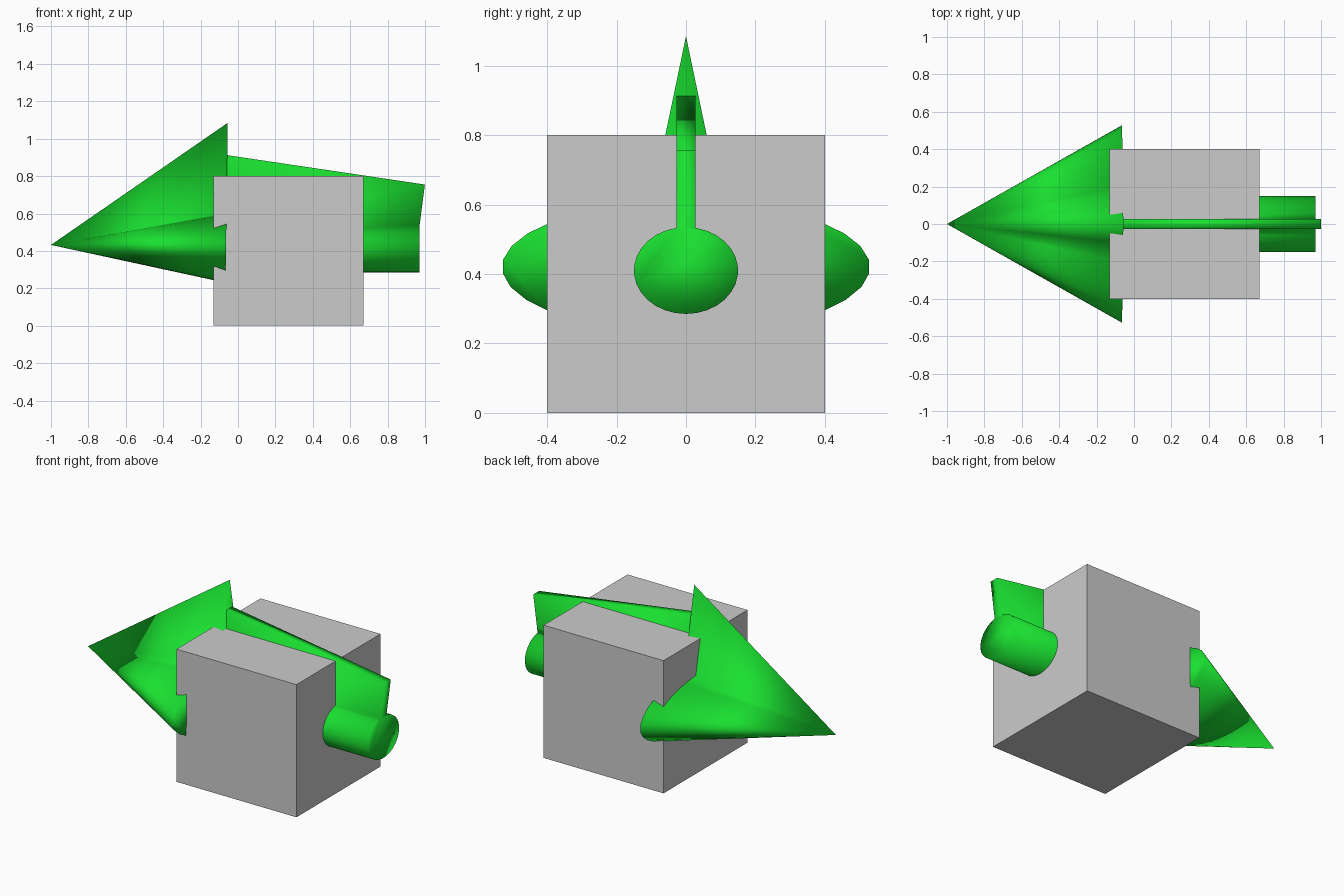
import bpy, bmesh
from math import sin, cos, pi, asin

if "Cube" in bpy.data.objects:
    bpy.data.objects.remove(bpy.data.objects["Cube"])

green = bpy.data.materials.new("green")
green.diffuse_color = (0.01, 0.75, 0.03, 1)
green.use_nodes = True
green.node_tree.nodes["Principled BSDF"].inputs["Base Color"].default_value = green.diffuse_color


def section(a, b, zc, fin_root, fin_top, n=28):
    """Oval cross-section (y, z), open at the top where the fin points join on."""
    t0 = asin(fin_root / a)
    pts = []
    for i in range(n + 1):
        t = t0 + (2 * pi - 2 * t0) * i / n
        pts.append((a * sin(t), zc + b * cos(t)))
    return pts + fin_top


def finish(name, bm):
    bmesh.ops.recalc_face_normals(bm, faces=bm.faces)
    me = bpy.data.meshes.new(name)
    bm.to_mesh(me)
    bm.free()
    me.materials.append(green)
    me.shade_smooth()
    ob = bpy.data.objects.new(name, me)
    bpy.context.collection.objects.link(ob)
    return ob


# Pierced block
bpy.ops.mesh.primitive_cube_add(size=0.8, location=(0.27, 0, 0.4))
bpy.context.object.name = "block"

# Arrow head: finned oval cone with a slightly tilted base
bm = bmesh.new()
ring = [bm.verts.new((-0.07 + 0.014 * z, y, z))
        for y, z in section(0.53, 0.19, 0.42, 0.1, [(0, 1.085)])]
apex = bm.verts.new((-1, 0, 0.432))
for i, v in enumerate(ring):
    bm.faces.new((v, ring[(i + 1) % len(ring)], apex))
bm.faces.new(ring)
finish("arrow_head", bm)

# Arrow shaft: oval rod with a thin fin that slopes down towards the tail
bm = bmesh.new()
rings = []
for x, top in ((-0.065, 0.912), (0.97, 0.755)):
    pts = section(0.15, 0.125, 0.41, 0.028, [(-0.028, top), (0.028, top)])
    lean = 0.13 if x > 0 else 0.02
    rings.append([bm.verts.new((x + lean * max(0, z - 0.53), y, z)) for y, z in pts])
n = len(rings[0])
for i in range(n):
    j = (i + 1) % n
    bm.faces.new((rings[0][i], rings[0][j], rings[1][j], rings[1][i]))
for r in rings:
    # rod cap and fin cap
    bm.faces.new(r[:-2])
    bm.faces.new((r[0], r[-3], r[-2], r[-1]))
finish("arrow_shaft", bm)
